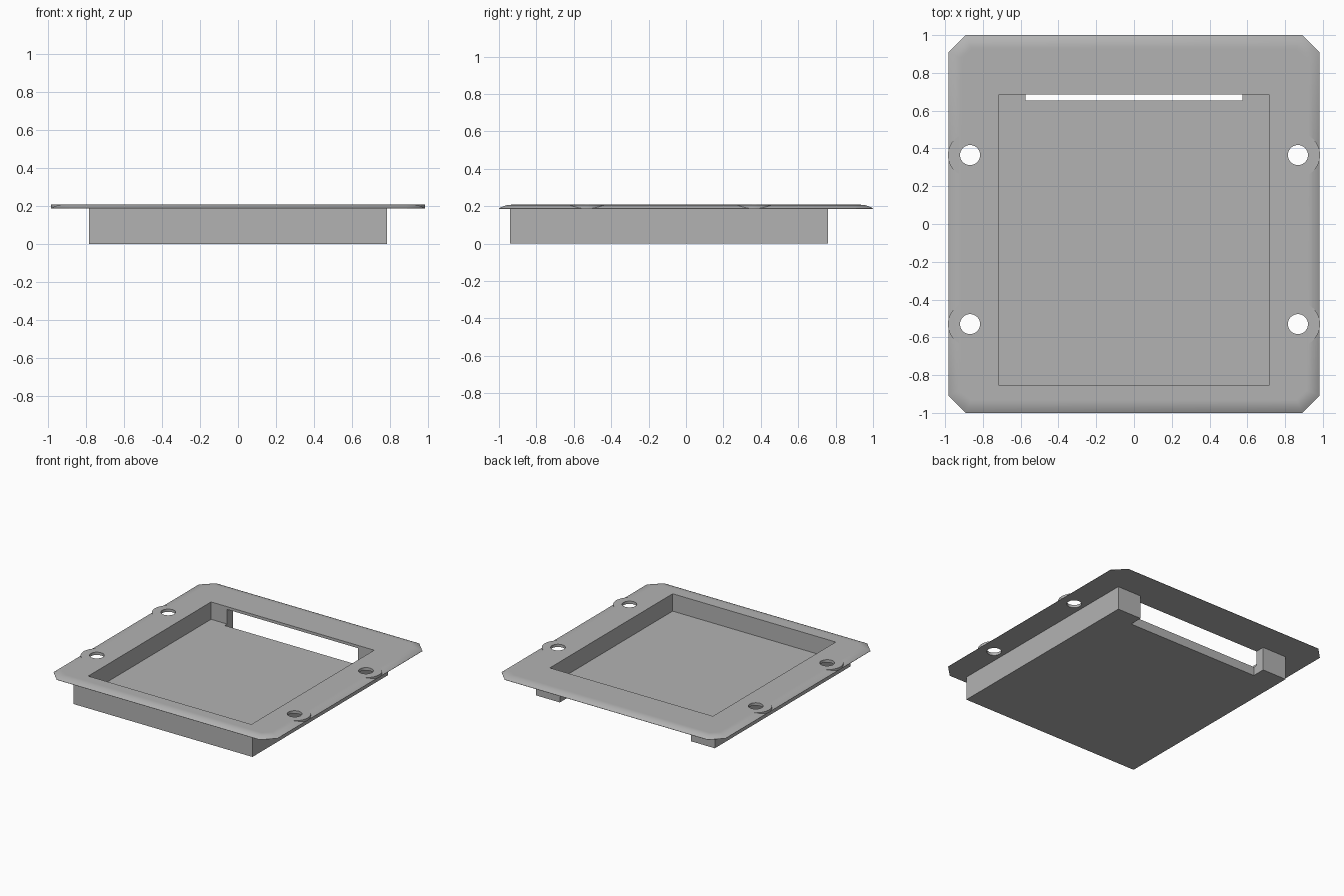
import bpy, bmesh, math

old = bpy.data.objects.get("Cube")
if old:
    bpy.data.objects.remove(old, do_unlink=True)

BASE, TOP = 0.186, 0.208      # underside and top of the flange

grey = bpy.data.materials.new("plain grey")
grey.use_nodes = True
colour = (0.45, 0.45, 0.45, 1)
grey.diffuse_color = colour
grey.node_tree.nodes["Principled BSDF"].inputs["Base Color"].default_value = colour


def make_object(name, bm):
    bmesh.ops.recalc_face_normals(bm, faces=bm.faces)
    mesh = bpy.data.meshes.new(name)
    bm.to_mesh(mesh)
    bm.free()
    mesh.materials.append(grey)
    obj = bpy.data.objects.new(name, mesh)
    bpy.context.collection.objects.link(obj)
    return obj


def loft(name, rings):
    """Skin a stack of matching point rings and cap both ends."""
    bm = bmesh.new()
    loops = [[bm.verts.new(p) for p in ring] for ring in rings]
    n = len(loops[0])
    for a, b in zip(loops, loops[1:]):
        for i in range(n):
            j = (i + 1) % n
            bm.faces.new((a[i], a[j], b[j], b[i]))
    bm.faces.new(loops[0])
    bm.faces.new(loops[-1])
    return make_object(name, bm)


def block(name, x, y0, y1, z0, z1):
    corners = [(-x, y0), (x, y0), (x, y1), (-x, y1)]
    return loft(name, [[(px, py, z) for px, py in corners] for z in (z0, z1)])


def disc(name, x, y, r, z0, z1, n=48):
    ring = [(x + r * math.cos(math.tau * i / n), y + r * math.sin(math.tau * i / n))
            for i in range(n)]
    return loft(name, [[(px, py, z) for px, py in ring] for z in (z0, z1)])


def outline(d, z):
    """Rectangle with clipped corners, moved inwards by d."""
    x, y, c = 0.983 - d, 1 - d, 0.092 - d * (2 - math.sqrt(2))
    return [(x, c - y, z), (x, y - c, z), (x - c, y, z), (c - x, y, z),
            (-x, y - c, z), (-x, c - y, z), (c - x, -y, z), (x - c, -y, z)]


def combine(target, tool, operation):
    mod = target.modifiers.new("combine", 'BOOLEAN')
    mod.operation, mod.solver, mod.object = operation, 'EXACT', tool
    bpy.context.view_layer.objects.active = target
    bpy.ops.object.modifier_apply(modifier=mod.name)
    bpy.data.objects.remove(tool, do_unlink=True)


# Flange with a rounded-over rim
rim, steps = 0.065, 6
rings = [outline(0, BASE), outline(0, BASE + 0.002)]
for i in range(1, steps + 1):
    t = i / steps
    rings.append(outline(rim * t, TOP - (TOP - BASE - 0.002) * (1 - t) ** 2))
rings.append(outline(rim + 0.01, TOP))
body = loft("recessed_tray", rings)

# Box below the flange, with its rear wall slotted
box = block("box", 0.785, -0.94, 0.76, 0, BASE + 0.01)
combine(box, block("slot", 0.575, 0.655, 0.9, -0.1, 0.3), 'DIFFERENCE')
combine(body, box, 'UNION')

# Open pocket
combine(body, block("pocket", 0.716, -0.855, 0.685, 0.07, 0.4), 'DIFFERENCE')

# Flat screw bosses and their holes
places = [(x, y) for x in (-0.868, 0.868) for y in (-0.53, 0.365)]
for x, y in places:
    combine(body, disc("boss", x, y, 0.117, BASE + 0.001, TOP - 0.0003), 'UNION')
for x, y in places:
    combine(body, disc("hole", x, y, 0.053, 0.1, 0.4), 'DIFFERENCE')

bpy.ops.object.select_all(action='DESELECT')
body.select_set(True)
bpy.context.view_layer.objects.active = body
bpy.ops.object.shade_smooth_by_angle(angle=math.radians(25))
